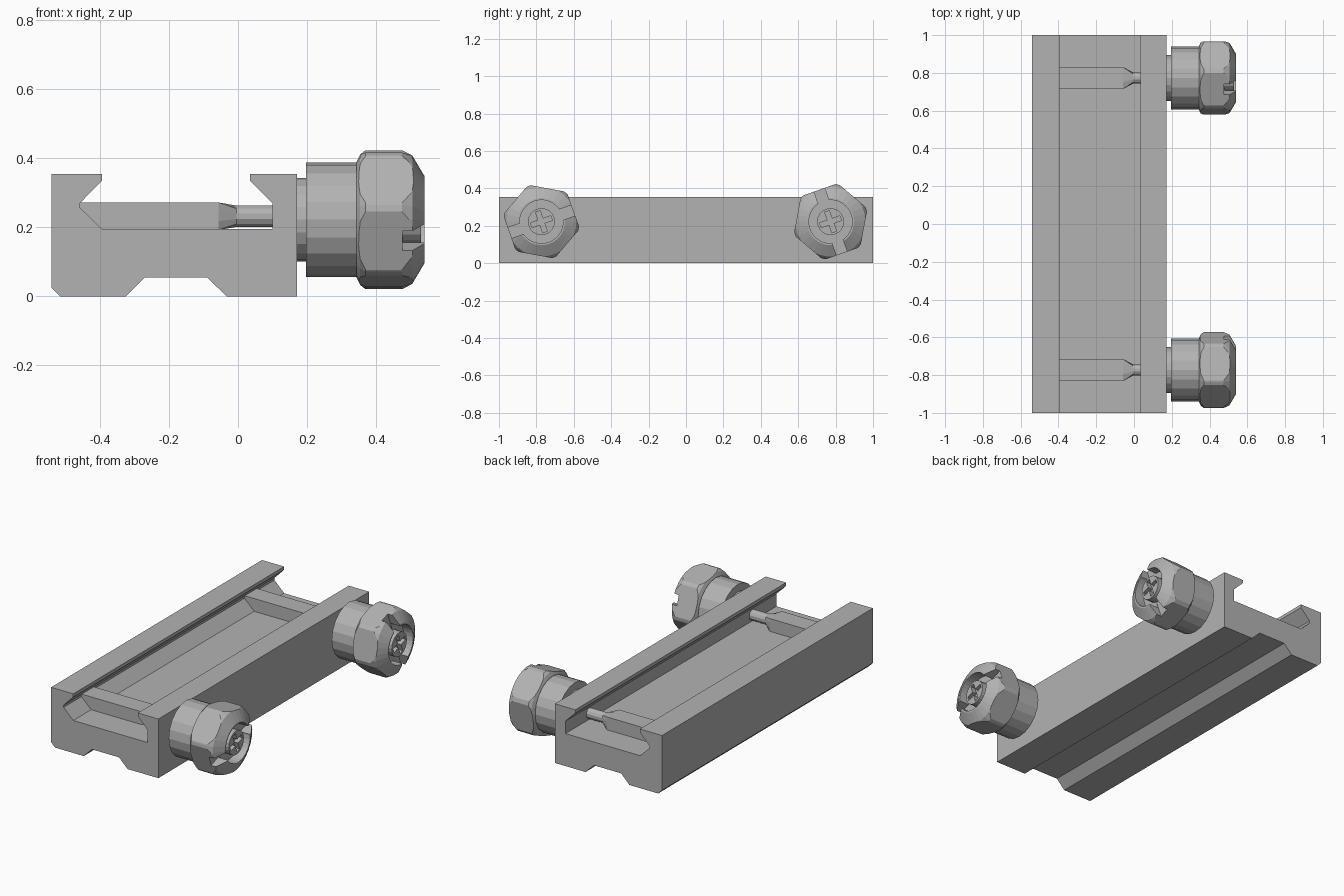
import bpy, bmesh
from math import sin, cos, pi, radians
from mathutils import Matrix, Vector

cube = bpy.data.objects.get("Cube")
if cube:
    bpy.data.objects.remove(cube, do_unlink=True)

GREY = (0.45, 0.45, 0.45, 1)
metal = bpy.data.materials.new("plain grey metal")
metal.use_nodes = True
metal.diffuse_color = GREY
metal.node_tree.nodes["Principled BSDF"].inputs["Base Color"].default_value = GREY

AXIS_Z = 0.222
SCREW_Y = 0.773


def finish(name, bm):
    bmesh.ops.recalc_face_normals(bm, faces=bm.faces)
    mesh = bpy.data.meshes.new(name)
    bm.to_mesh(mesh)
    bm.free()
    mesh.materials.append(metal)
    obj = bpy.data.objects.new(name, mesh)
    bpy.context.collection.objects.link(obj)
    return obj


def loft(rings):
    """Skin equal-sized rings of points and cap both ends."""
    bm = bmesh.new()
    loops = [[bm.verts.new(p) for p in ring] for ring in rings]
    n = len(loops[0])
    for a, b in zip(loops, loops[1:]):
        for i in range(n):
            j = (i + 1) % n
            bm.faces.new((a[i], a[j], b[j], b[i]))
    bm.faces.new(loops[0])
    bm.faces.new(loops[-1])
    return bm


def lathe(profile, segments, y):
    """Turn (x, radius) pairs around the screw axis."""
    angles = [2 * pi * i / segments for i in range(segments)]
    return loft([[(x, y + r * cos(a), AXIS_Z + r * sin(a)) for a in angles]
                 for x, r in profile])


def cut_slot(obj, x, y, angle, size):
    """Cut a box-shaped slot, turned about the screw axis, into obj."""
    bm = bmesh.new()
    bmesh.ops.create_cube(bm, size=1, matrix=Matrix.Translation((x, y, AXIS_Z))
                          @ Matrix.Rotation(angle, 4, 'X') @ Matrix.Diagonal((*size, 1)))
    cutter = finish("slot_cutter", bm)
    cutter.hide_render = True
    mod = obj.modifiers.new("slot", 'BOOLEAN')
    mod.operation, mod.solver, mod.object = 'DIFFERENCE', 'EXACT', cutter
    bpy.context.view_layer.objects.active = obj
    bpy.ops.object.modifier_apply(modifier=mod.name)
    bpy.data.objects.remove(cutter, do_unlink=True)


# Rail body: dovetail channel on top, shallow channel below
section = [(-0.541, 0.355), (-0.394, 0.355), (-0.394, 0.335), (-0.458, 0.27),
           (-0.458, 0.257), (-0.394, 0.195), (0.1, 0.195), (0.1, 0.27),
           (0.035, 0.335), (0.035, 0.355), (0.171, 0.355), (0.171, 0),
           (-0.033, 0), (-0.09, 0.055), (-0.27, 0.055), (-0.324, 0),
           (-0.515, 0), (-0.541, 0.026)]
finish("rail_body", loft([[(x, y, z) for x, z in section] for y in (-1, 1)]))


def cross_bar(name, y):
    """Square bar that necks down to a round rod."""
    angles = [radians(15 + 30 * i) for i in range(12)]
    zc = 0.232

    def square(v):
        return max(-1, min(1, v / cos(pi / 4)))

    rings = [[(x, y + 0.0575 * square(cos(a)), zc + 0.04 * square(sin(a))) for a in angles]
             for x in (-0.459, -0.057)]
    rings += [[(x, y + 0.031 * cos(a), zc + 0.032 * sin(a)) for a in angles]
              for x in (-0.005, 0.12)]
    finish(name, loft(rings))


def hex_nut(name, y, turn):
    """Turned blank with a recess, six flats and a slot across the face."""
    bm = lathe([(0.344, 0.17), (0.354, 0.19), (0.37, 0.203), (0.475, 0.203),
                (0.505, 0.187), (0.541, 0.126), (0.541, 0.116), (0.478, 0.116)], 30, y)
    for k in range(6):
        a = turn + k * pi / 3
        out = Vector((0, cos(a), sin(a)))
        cut = bmesh.ops.bisect_plane(bm, geom=bm.verts[:] + bm.edges[:] + bm.faces[:],
                                     plane_co=Vector((0, y, AXIS_Z)) + out * 0.181,
                                     plane_no=out, clear_outer=True)
        rim = [e for e in cut["geom_cut"] if isinstance(e, bmesh.types.BMEdge)]
        bmesh.ops.edgeloop_fill(bm, edges=rim)
    nut = finish(name, bm)
    cut_slot(nut, 0.526, y, turn, (0.1, 0.5, 0.06))


def screw_tip(name, y, turn):
    """Round tip with a cross recess."""
    tip = finish(name, lathe([(0.46, 0.072), (0.53, 0.072)], 20, y))
    for a in (turn, turn + pi / 2):
        cut_slot(tip, 0.53, y, a, (0.06, 0.116, 0.026))


# Two clamps along the rail, the rear one a quarter turn on
for side, y, turn in (("front", -SCREW_Y, radians(19.5)), ("rear", SCREW_Y, radians(109.5))):
    cross_bar(side + "_cross_bar", y)
    finish(side + "_collar", lathe([(0.16, 0.121), (0.2, 0.121)], 20, y))
    finish(side + "_sleeve", lathe([(0.197, 0.166), (0.35, 0.166)], 20, y))
    hex_nut(side + "_hex_nut", y, turn)
    screw_tip(side + "_screw_tip", y, turn)
